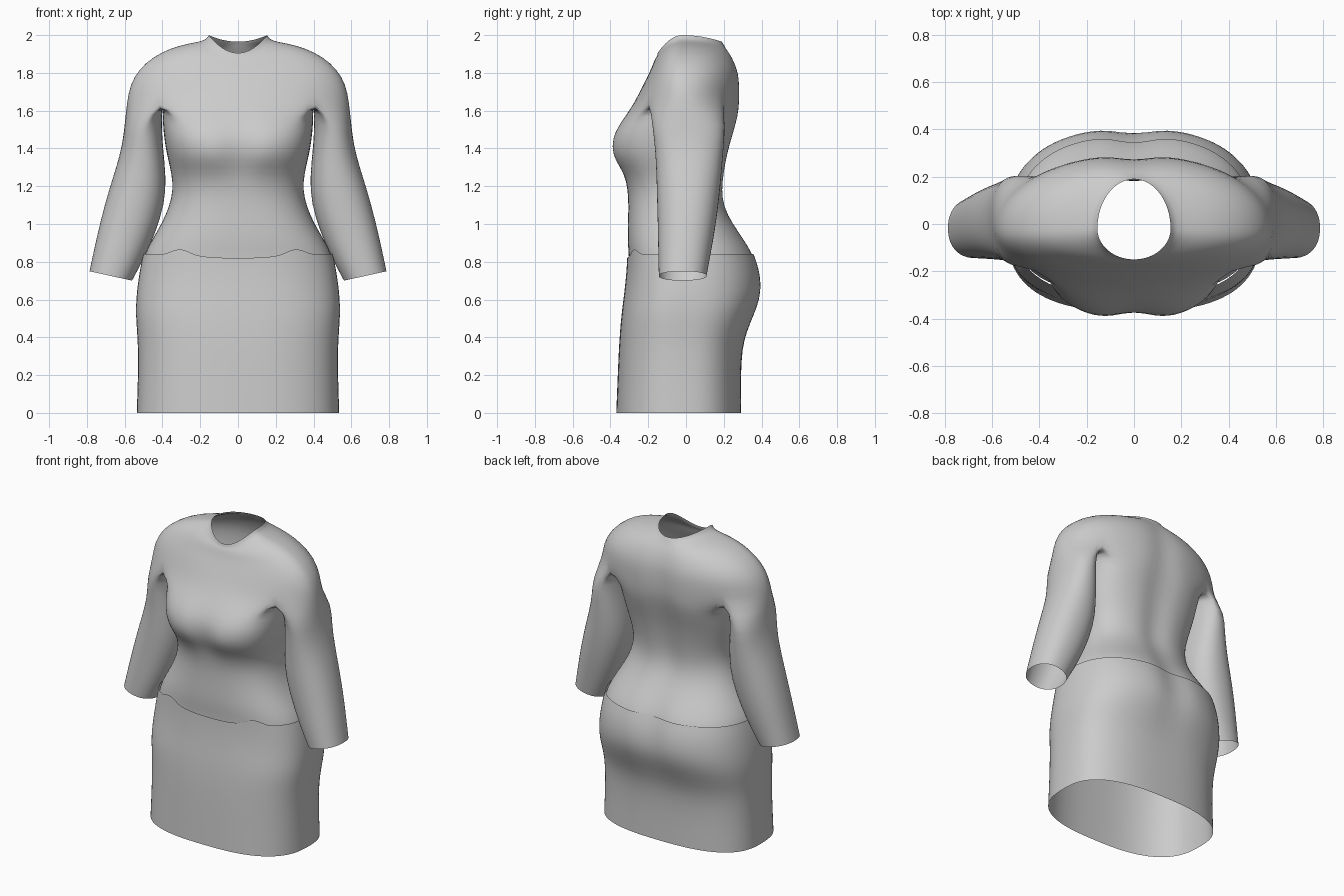
import bpy, bmesh, math

N = 48          # points around a body ring
C = N // 8      # ring index of the armhole corner

grey = bpy.data.materials.new("grey_cloth")
grey.diffuse_color = (0.6, 0.6, 0.6, 1)


def power(v, p):
    return math.copysign(abs(v) ** p, v)


def ring(bm, w, yf, yb, p, zf, zs, zb, gf=0, gb=0, cy=-0.02):
    """Rounded body section with its own front, side and back heights and centre grooves."""
    out = []
    for i in range(N):
        t = math.tau * i / N
        c, s = math.cos(t), math.sin(t)
        x = w * power(c, p)
        depth, z_end = (cy - yf, zf) if s < 0 else (yb - cy, zb)
        y = cy + depth * power(s, p)
        dip = math.exp(-(x / 0.075) ** 2)
        y += gf * dip if s < 0 else -gb * dip
        out.append(bm.verts.new((x, y, zs + (z_end - zs) * s * s)))
    return out


def bridge(bm, a, b):
    for i in range(len(a)):
        j = (i + 1) % len(a)
        bm.faces.new((a[i], a[j], b[j], b[i]))


def finish(bm, name):
    bmesh.ops.recalc_face_normals(bm, faces=bm.faces)
    me = bpy.data.meshes.new(name)
    bm.to_mesh(me)
    bm.free()
    me.materials.append(grey)
    me.polygons.foreach_set("use_smooth", [True] * len(me.polygons))
    ob = bpy.data.objects.new(name, me)
    bpy.context.collection.objects.link(ob)
    ob.modifiers.new("smooth", 'SUBSURF').levels = 1
    ob.modifiers["smooth"].render_levels = 1
    return ob


# Bodice: shoulders and neckline (w, front y, back y, power, front z, side z, back z, back groove)
shoulders = [
    (0.155, -0.15, 0.19, 1.0, 1.905, 2.0, 1.965, 0),
    (0.17, -0.155, 0.20, 1.0, 1.885, 1.97, 1.95, 0),
    (0.26, -0.16, 0.215, 0.95, 1.88, 1.957, 1.93, 0.005),
    (0.36, -0.17, 0.24, 0.9, 1.86, 1.93, 1.90, 0.01),
    (0.45, -0.18, 0.262, 0.9, 1.83, 1.885, 1.86, 0.015),
    (0.525, -0.205, 0.285, 0.9, 1.78, 1.82, 1.80, 0.02),
    (0.572, -0.235, 0.293, 0.95, 1.72, 1.74, 1.73, 0.025),
    (0.59, -0.275, 0.293, 1.0, 1.64, 1.64, 1.64, 0.025),
]
# Bodice: chest to hip (z, w, front y, back y, power, front groove, back groove)
trunk = [
    (1.57, 0.40, -0.325, 0.28, 0.65, 0.005, 0.025),
    (1.49, 0.395, -0.385, 0.258, 0.68, 0.02, 0.025),
    (1.41, 0.385, -0.405, 0.235, 0.72, 0.035, 0.025),
    (1.34, 0.37, -0.39, 0.22, 0.75, 0.035, 0.025),
    (1.27, 0.353, -0.335, 0.208, 0.78, 0.01, 0.025),
    (1.18, 0.343, -0.308, 0.198, 0.8, 0, 0.025),
    (1.09, 0.365, -0.305, 0.208, 0.8, 0, 0.02),
    (1.00, 0.405, -0.308, 0.255, 0.8, 0, 0.015),
    (0.91, 0.46, -0.31, 0.32, 0.8, 0, 0.025),
    (0.84, 0.495, -0.303, 0.362, 0.8, 0, 0.035),
    (0.79, 0.505, -0.303, 0.378, 0.8, 0, 0.035),
]
bm = bmesh.new()
upper = [ring(bm, *r[:7], gb=r[7]) for r in shoulders]
for a, b in zip(upper, upper[1:]):
    bridge(bm, a, b)
split = upper[-1]

# Underarm arcs: the trunk follows these while the sleeves take the outer arcs
body = list(split)
for mid in (0, N // 2):
    for k in range(-C + 1, C):
        i = (mid + k) % N
        f = k / C
        lo, hi = split[(mid - C) % N].co, split[(mid + C) % N].co
        co = lo.lerp(hi, (f + 1) / 2)
        co.x -= math.copysign(0.02 * (1 - f * f), co.x)
        co.z += 0.01 * (1 - f * f)
        body[i] = bm.verts.new(co)
prev = body
for z, w, yf, yb, p, gf, gb in trunk:
    cur = ring(bm, w, yf, yb, p, z, z, z, gf, gb)
    bridge(bm, prev, cur)
    prev = cur

# Sleeves: (outer x, outer z, inner x, inner z, front y, back y)
sleeve = [
    (0.60, 1.53, 0.405, 1.52, -0.18, 0.21),
    (0.613, 1.42, 0.395, 1.39, -0.165, 0.20),
    (0.645, 1.30, 0.38, 1.25, -0.158, 0.19),
    (0.685, 1.18, 0.385, 1.11, -0.155, 0.178),
    (0.728, 1.02, 0.44, 0.94, -0.15, 0.157),
    (0.76, 0.88, 0.50, 0.81, -0.148, 0.132),
    (0.787, 0.75, 0.56, 0.70, -0.145, 0.11),
]
for side, mid in ((1, 0), (-1, N // 2)):
    outer = [split[(mid + side * k) % N] for k in range(-C, C + 1)]
    inner = [body[(mid + side * k) % N] for k in range(C - 1, -C, -1)]
    prev = outer + inner
    for xo, zo, xi, zi, yf, yb in sleeve:
        cur = []
        for j in range(4 * C):
            t = -math.pi / 2 + math.tau * j / (4 * C)
            c, s = power(math.cos(t), 0.9), power(math.sin(t), 0.9)
            cur.append(bm.verts.new((side * ((xo + xi) / 2 + c * (xo - xi) / 2),
                                     (yf + yb) / 2 + s * (yb - yf) / 2,
                                     (zo + zi) / 2 + c * (zo - zi) / 2)))
        bridge(bm, prev, cur)
        prev = cur
finish(bm, "bodice_with_sleeves")

# Skirt: (z, w, front y, back y, power, back groove)
skirt = [
    (0.84, 0.503, -0.312, 0.368, 0.8, 0.035),
    (0.77, 0.518, -0.314, 0.395, 0.8, 0.035),
    (0.68, 0.532, -0.322, 0.408, 0.8, 0.03),
    (0.60, 0.54, -0.332, 0.398, 0.78, 0.02),
    (0.52, 0.542, -0.342, 0.365, 0.75, 0.012),
    (0.43, 0.535, -0.35, 0.325, 0.75, 0.005),
    (0.34, 0.53, -0.356, 0.298, 0.75, 0),
    (0.20, 0.53, -0.362, 0.29, 0.75, 0),
    (0.0, 0.537, -0.37, 0.293, 0.75, 0),
]
bm = bmesh.new()
rows = [ring(bm, w, yf, yb, p, z, z, z, 0, gb) for z, w, yf, yb, p, gb in skirt]
for a, b in zip(rows, rows[1:]):
    bridge(bm, a, b)
# Waist edge dips at the front centre and peaks at the front hips
for v in rows[0]:
    if v.co.y < -0.1:
        ax = abs(v.co.x)
        v.co.z += 0.045 * math.exp(-((ax - 0.31) / 0.035) ** 2) - 0.02 * math.exp(-(ax / 0.22) ** 4)
finish(bm, "skirt")
